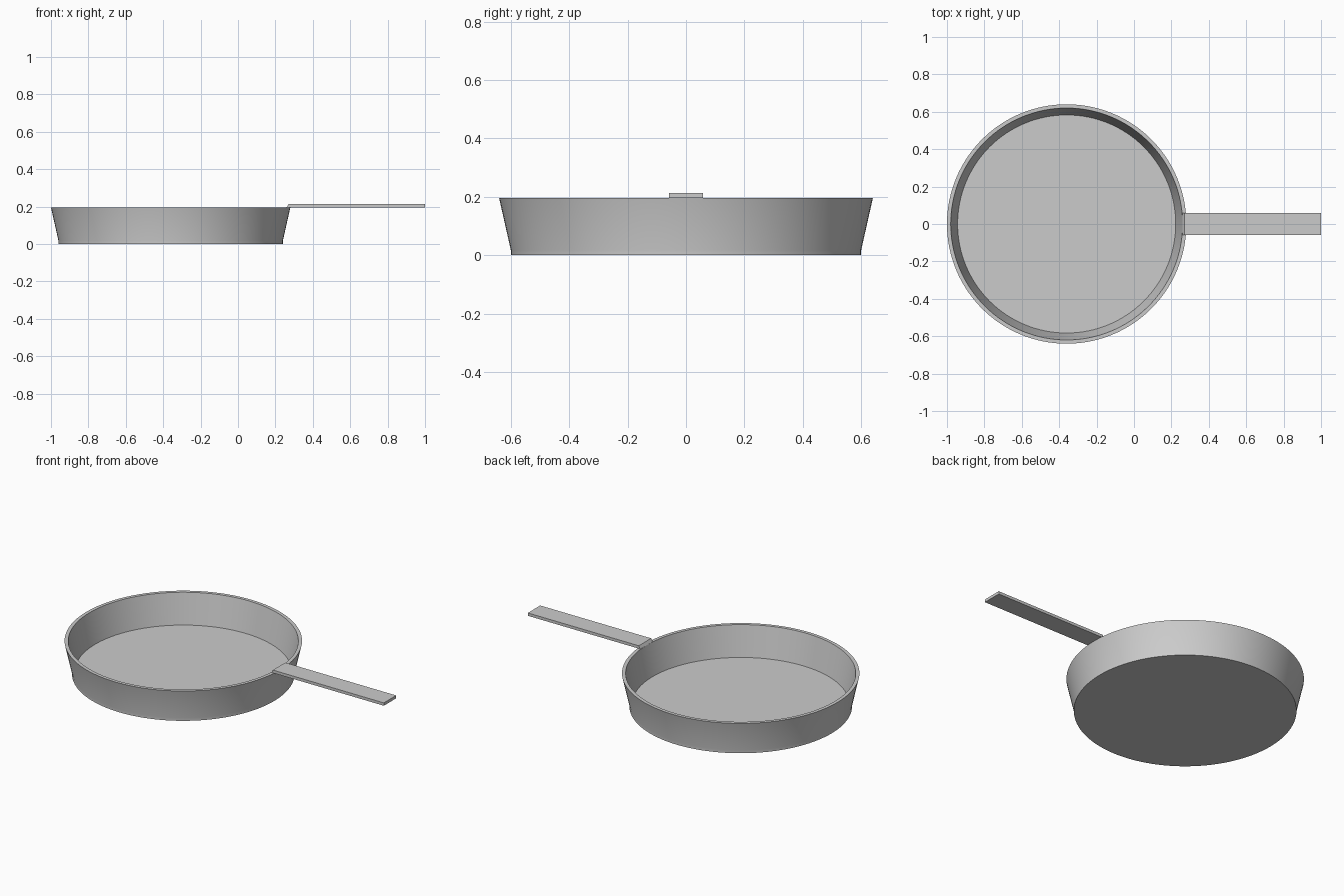
import bpy
import bmesh
import math

cube = bpy.data.objects.get("Cube")
if cube:
    bpy.data.objects.remove(cube, do_unlink=True)

SEGMENTS = 128
PAN_X = -0.36
RIM_Z = 0.196
HALF_WIDTH = 0.058

metal = bpy.data.materials.new("grey_metal")
metal.use_nodes = True
metal.diffuse_color = (0.6, 0.6, 0.6, 1)
metal.node_tree.nodes["Principled BSDF"].inputs["Base Color"].default_value = metal.diffuse_color


def finish(bm, name, x=0.0):
    bmesh.ops.recalc_face_normals(bm, faces=bm.faces)
    mesh = bpy.data.meshes.new(name)
    bm.to_mesh(mesh)
    bm.free()
    mesh.materials.append(metal)
    obj = bpy.data.objects.new(name, mesh)
    obj.location.x = x
    bpy.context.collection.objects.link(obj)
    return obj


# Pan body: outer wall, rim, inner wall, closed by base and floor discs
profile = [(0.6, 0), (0.6, 0.018), (0.64, RIM_Z), (0.62, RIM_Z), (0.583, 0.018)]
bm = bmesh.new()
rings = []
for radius, z in profile:
    angles = [math.tau * i / SEGMENTS for i in range(SEGMENTS)]
    rings.append([bm.verts.new((radius * math.cos(a), radius * math.sin(a), z)) for a in angles])
for low, high in zip(rings, rings[1:]):
    for i in range(SEGMENTS):
        j = (i + 1) % SEGMENTS
        bm.faces.new((low[i], low[j], high[j], high[i]))
bm.faces.new(rings[0])
bm.faces.new(rings[-1])
pan = finish(bm, "pan_body", PAN_X)

bpy.ops.object.select_all(action="DESELECT")
pan.select_set(True)
bpy.context.view_layer.objects.active = pan
bpy.ops.object.shade_smooth_by_angle(angle=math.radians(30))

# Handle: flat bar resting on the rim, with a slanted inner end
bm = bmesh.new()
side = [(0.26, RIM_Z), (1, RIM_Z), (1, 0.213), (0.27, 0.213)]
face = bm.faces.new([bm.verts.new((x, -HALF_WIDTH, z)) for x, z in side])
extruded = bmesh.ops.extrude_face_region(bm, geom=[face])["geom"]
moved = [g for g in extruded if isinstance(g, bmesh.types.BMVert)]
bmesh.ops.translate(bm, verts=moved, vec=(0, 2 * HALF_WIDTH, 0))
finish(bm, "handle")
